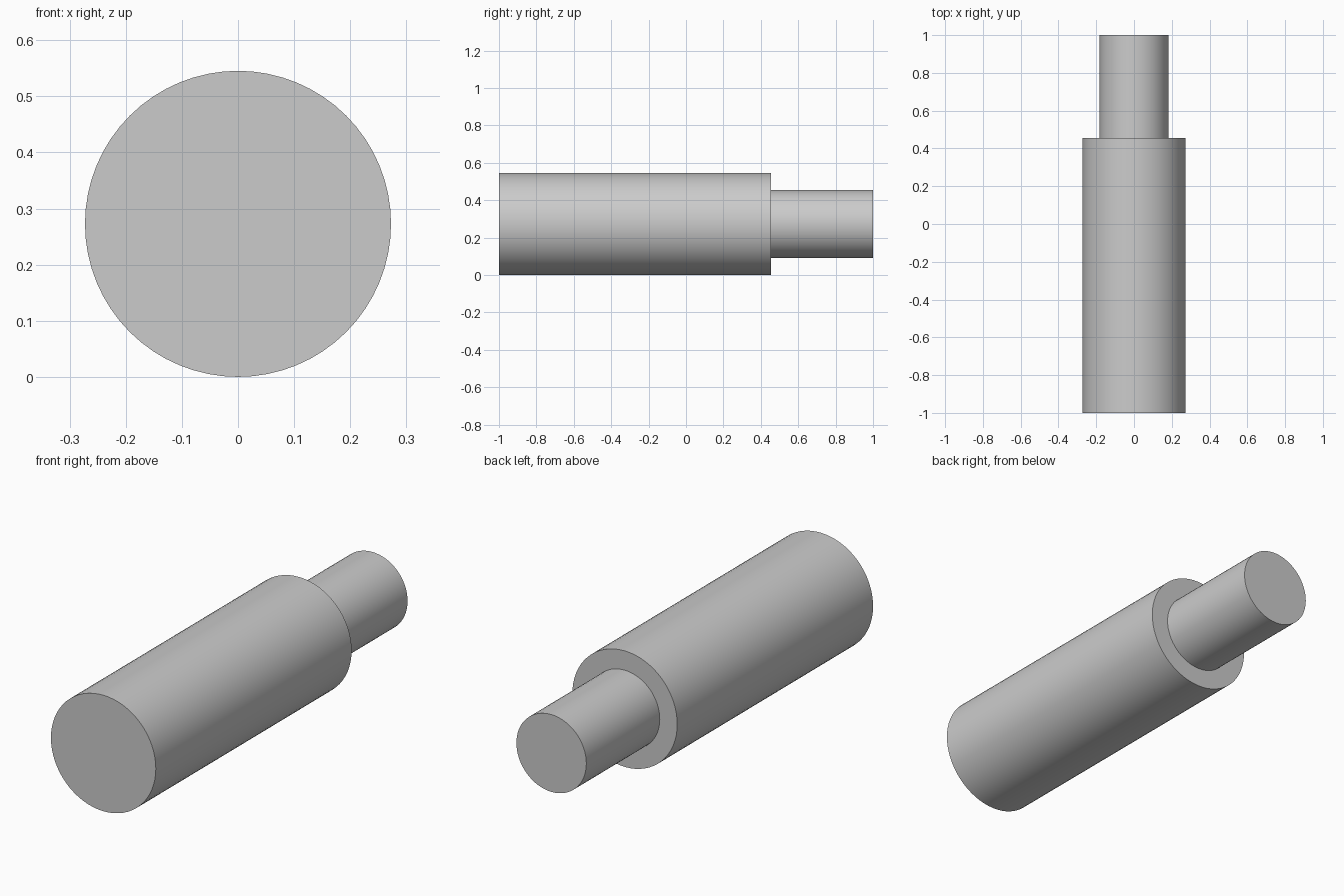
import bpy, bmesh
from math import cos, sin, tau

if "Cube" in bpy.data.objects:
    bpy.data.objects.remove(bpy.data.objects["Cube"])

SIDES = 64
UNIT = 1 / 11                      # whole shaft is 22 units long
R_BODY, R_NECK = 3 * UNIT, 2 * UNIT
Y_FRONT, Y_STEP, Y_BACK = -1.0, 5 * UNIT, 1.0

# Stepped profile (radius, y) revolved about the y axis
profile = [(R_BODY, Y_FRONT), (R_BODY, Y_STEP), (R_NECK, Y_STEP), (R_NECK, Y_BACK)]

bm = bmesh.new()
rings = [[bm.verts.new((r * cos(tau * i / SIDES), y, R_BODY + r * sin(tau * i / SIDES)))
          for i in range(SIDES)] for r, y in profile]

# Walls and step face
for a, b in zip(rings, rings[1:]):
    for i in range(SIDES):
        j = (i + 1) % SIDES
        bm.faces.new((a[i], a[j], b[j], b[i]))

# End caps
bm.faces.new(rings[0])
bm.faces.new(rings[-1])
bmesh.ops.recalc_face_normals(bm, faces=bm.faces)

mesh = bpy.data.meshes.new("stepped_shaft")
bm.to_mesh(mesh)
bm.free()
shaft = bpy.data.objects.new("stepped_shaft", mesh)
bpy.context.collection.objects.link(shaft)

# Smooth walls, crisp edges
bpy.context.view_layer.objects.active = shaft
shaft.select_set(True)
bpy.ops.object.shade_smooth_by_angle()
